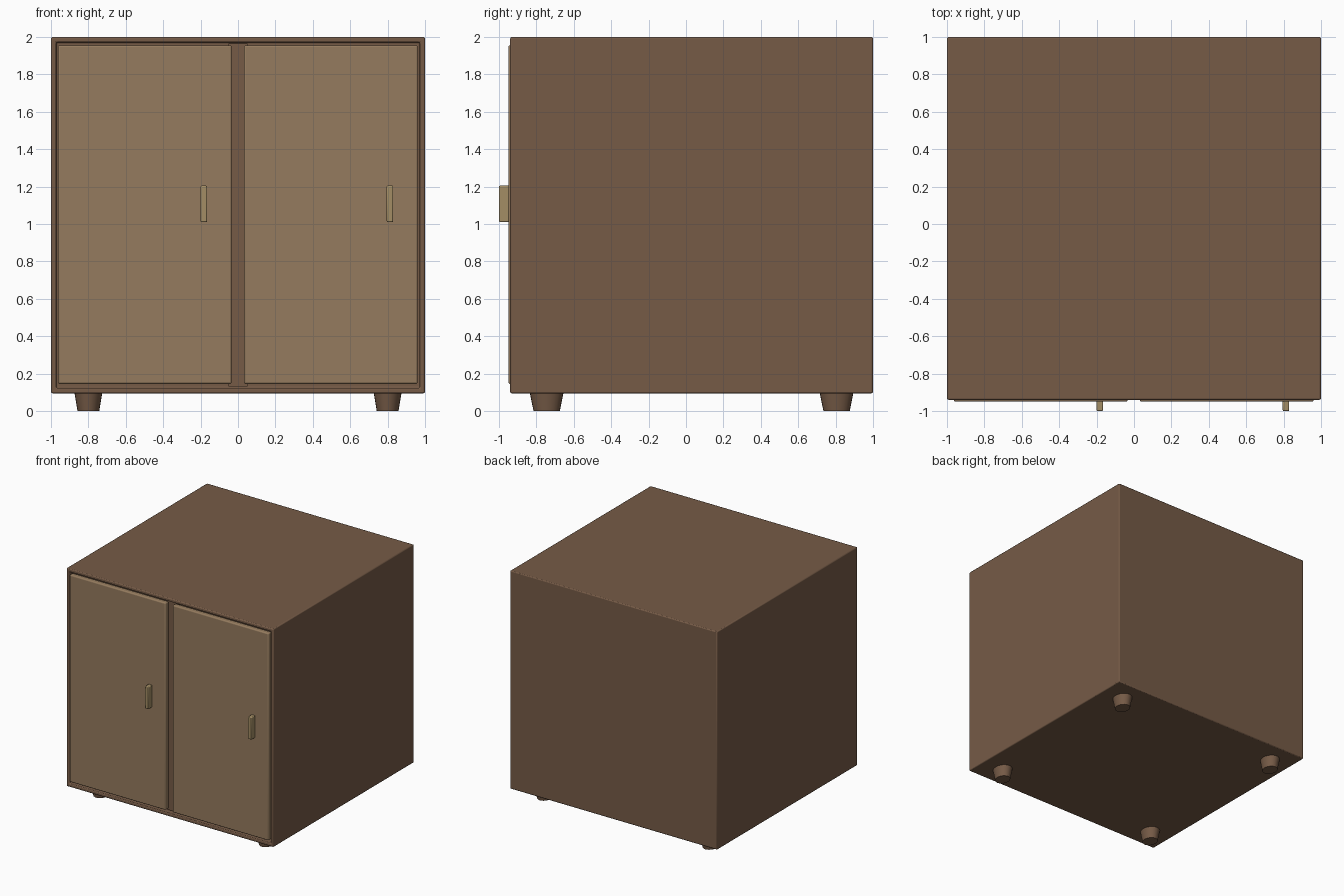
import bpy
import bmesh
from mathutils import Matrix, Vector

if "Cube" in bpy.data.objects:
    bpy.data.objects.remove(bpy.data.objects["Cube"])


def material(name, rgb):
    m = bpy.data.materials.new(name)
    m.diffuse_color = (*rgb, 1)
    m.use_nodes = True
    m.node_tree.nodes["Principled BSDF"].inputs["Base Color"].default_value = m.diffuse_color
    return m


wood = material("brown_wood", (0.18, 0.104, 0.062))
door_wood = material("light_wood", (0.30, 0.198, 0.112))
brass = material("pale_handle", (0.37, 0.27, 0.13))


def finish(name, bm, mat):
    mesh = bpy.data.meshes.new(name)
    bm.to_mesh(mesh)
    bm.free()
    obj = bpy.data.objects.new(name, mesh)
    bpy.context.collection.objects.link(obj)
    mesh.materials.append(mat)
    return obj


def add_bevel(obj, width, segments=2):
    b = obj.modifiers.new("Rounded edges", "BEVEL")
    b.width, b.segments, b.limit_method = width, segments, "ANGLE"


def smooth(obj):
    bpy.ops.object.select_all(action="DESELECT")
    obj.select_set(True)
    bpy.context.view_layer.objects.active = obj
    bpy.ops.object.shade_smooth_by_angle()


def box_bm(lo, hi):
    lo, hi = Vector(lo), Vector(hi)
    bm = bmesh.new()
    bmesh.ops.create_cube(bm, size=1, matrix=Matrix.Translation((lo + hi) / 2)
                          @ Matrix.Diagonal((*(hi - lo), 1)))
    return bm


# Carcass: box with an open front, made by insetting and pushing in the front face
bm = box_bm((-1, -0.94, 0.095), (1, 1, 2))
front = min(bm.faces, key=lambda f: f.calc_center_median().y)
bmesh.ops.inset_region(bm, faces=[front], thickness=0.04)
bottom = [v for v in front.verts if v.co.z < 1]
push = bmesh.ops.extrude_discrete_faces(bm, faces=[front])["faces"][0]
bmesh.ops.translate(bm, verts=push.verts[:], vec=(0, 1.9, 0))
carcass = finish("cabinet_body", bm, wood)
add_bevel(carcass, 0.008)

# Upright between the doors, set back from the front
finish("centre_divider", box_bm((-0.05, -0.90, 0.13), (0.05, 0.9, 1.965)), wood)

# Doors and handles: same pair, one unit apart
for side, x in (("left", 0), ("right", 0.995)):
    door = finish(side + "_door", box_bm((x - 0.963, -0.95, 0.145), (x - 0.034, -0.905, 1.955)), door_wood)
    add_bevel(door, 0.01, 3)
    smooth(door)
    handle = finish(side + "_handle", box_bm((x - 0.2, -1, 1.01), (x - 0.165, -0.945, 1.205)), brass)
    add_bevel(handle, 0.006)
    smooth(handle)

# Tapered oval feet
for row, y in (("front", -0.745), ("back", 0.805)):
    for side, x in (("left", -0.8), ("right", 0.8)):
        bm = bmesh.new()
        bmesh.ops.create_cone(bm, cap_ends=True, segments=24, radius1=0.058, radius2=0.075, depth=0.1,
                              matrix=Matrix.Translation((x, y, 0.05)) @ Matrix.Diagonal((1, 1.21, 1, 1)))
        smooth(finish(f"{row}_{side}_foot", bm, wood))

smooth(carcass)
